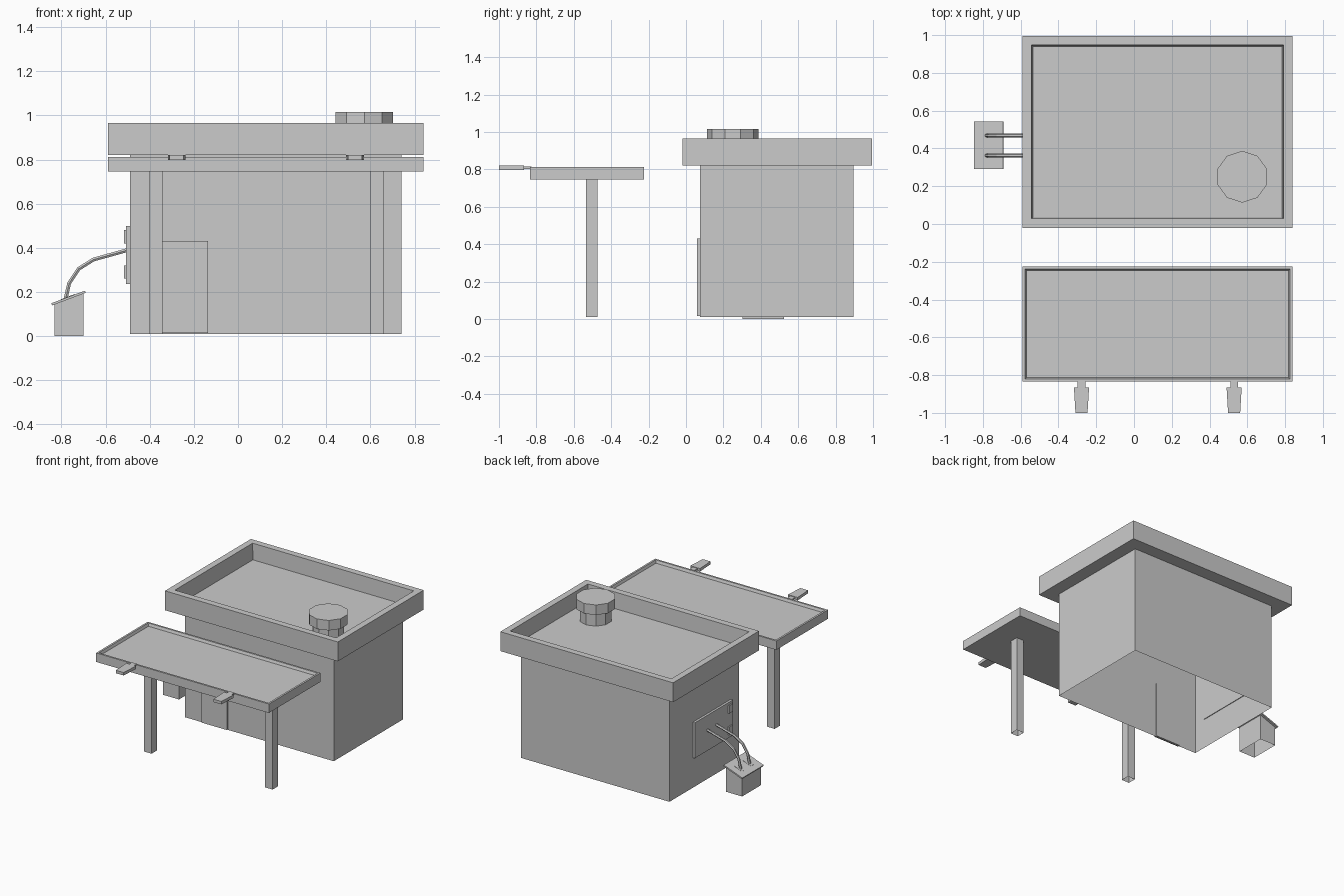
import bpy, bmesh, math

if "Cube" in bpy.data.objects:
    bpy.data.objects.remove(bpy.data.objects["Cube"])


def finish(name, bm):
    mesh = bpy.data.meshes.new(name)
    bm.to_mesh(mesh)
    bm.free()
    obj = bpy.data.objects.new(name, mesh)
    bpy.context.collection.objects.link(obj)
    return obj


def box_bm(x, y, z):
    bm = bmesh.new()
    bmesh.ops.create_cube(bm, size=1)
    for v in bm.verts:
        v.co = [a[0] if c < 0 else a[1] for c, a in zip(v.co, (x, y, z))]
    bm.normal_update()
    return bm


def box(name, x, y, z, open_bottom=False):
    bm = box_bm(x, y, z)
    if open_bottom:
        low = [f for f in bm.faces if f.normal.z < -0.9]
        bmesh.ops.delete(bm, geom=low, context='FACES_ONLY')
    return finish(name, bm)


def tray(name, x, y, z, rim, slope, depth):
    """Slab with a raised rim and slightly sloped inner walls."""
    bm = box_bm(x, y, z)
    top = [f for f in bm.faces if f.normal.z > 0.9]
    bmesh.ops.inset_region(bm, faces=top, thickness=rim)
    bmesh.ops.inset_region(bm, faces=top, thickness=slope)
    for v in top[0].verts:
        v.co.z -= depth
    return finish(name, bm)


def prism(name, outline, axis, a, b, open_bottom=False):
    """Extrude a 2D outline: along y (outline is x,z) or z (outline is x,y)."""
    bm = bmesh.new()
    place = (lambda p, t: (p[0], t, p[1])) if axis == 'y' else (lambda p, t: (p[0], p[1], t))
    face = bm.faces.new([bm.verts.new(place(p, a)) for p in outline])
    ext = bmesh.ops.extrude_face_region(bm, geom=[face])
    for v in ext['geom']:
        if isinstance(v, bmesh.types.BMVert):
            if axis == 'y':
                v.co.y = b
            else:
                v.co.z = b
    bmesh.ops.recalc_face_normals(bm, faces=bm.faces)
    if open_bottom:
        low = [f for f in bm.faces if f.normal.z < -0.9]
        bmesh.ops.delete(bm, geom=low, context='FACES_ONLY')
    return finish(name, bm)


def decagon(name, r, z0, z1):
    pts = [(0.573 + r * math.sin(i * math.tau / 10),
            0.25 + r * math.cos(i * math.tau / 10)) for i in range(10)]
    return prism(name, pts, 'z', z0, z1)


# Main building and flat roof with parapet
box("building_walls", (-0.49, 0.74), (0.075, 0.895), (0.01, 0.825), True)
tray("roof", (-0.59, 0.84), (-0.02, 0.995), (0.82, 0.965), 0.068, 0.01, 0.12)
box("door", (-0.345, -0.135), (0.06, 0.08), (0.015, 0.43))

# Roof vent
decagon("vent_stem", 0.112, 0.84, 0.945)
decagon("vent_cap", 0.137, 0.94, 1.015)

# Canopy on two posts
tray("canopy", (-0.59, 0.84), (-0.835, -0.225), (0.745, 0.812), 0.02, 0.01, 0.02)
for side, x in (("left", -0.372), ("right", 0.63)):
    box(side + "_post", (x - 0.031, x + 0.031), (-0.535, -0.472), (0.01, 0.75), True)

# Lamps along the canopy front edge
for side, x in (("left", -0.278), ("right", 0.53)):
    box(side + "_lamp_arm", (x - 0.02, x + 0.02), (-0.867, -0.825), (0.803, 0.816))
    prism(side + "_lamp_head", [(x - 0.04, -0.865), (x + 0.04, -0.865),
                                (x + 0.032, -1.0), (x - 0.032, -1.0)], 'z', 0.798, 0.82)

# Service panel with hinges on the left wall
box("service_panel", (-0.507, -0.485), (0.17, 0.62), (0.235, 0.5))
for i, z in enumerate((0.26, 0.42)):
    box(f"panel_hinge_{i + 1}", (-0.516, -0.505), (0.18, 0.225), (z, z + 0.06))

# Junction box with sloping lid
prism("junction_box", [(-0.832, 0), (-0.7, 0), (-0.7, 0.196), (-0.832, 0.147)],
      'y', 0.302, 0.525, True)
prism("junction_box_lid", [(-0.842, 0.139), (-0.69, 0.196), (-0.693, 0.206), (-0.846, 0.149)],
      'y', 0.29, 0.543)

# Two cables with sockets
for i, y in enumerate((0.363, 0.468)):
    prism(f"cable_socket_{i + 1}", [(-0.803, 0.16), (-0.74, 0.184), (-0.742, 0.19), (-0.805, 0.166)],
          'y', y - 0.02, y + 0.02)
    curve = bpy.data.curves.new(f"cable_{i + 1}", 'CURVE')
    curve.dimensions = '3D'
    curve.bevel_depth = 0.01
    curve.bevel_resolution = 1
    path = [(-0.5, 0.39), (-0.655, 0.347), (-0.722, 0.305), (-0.765, 0.24), (-0.782, 0.165)]
    spline = curve.splines.new('POLY')
    spline.points.add(len(path) - 1)
    for p, (px, pz) in zip(spline.points, path):
        p.co = (px, y, pz, 1)
    spline.use_smooth = False
    bpy.context.collection.objects.link(bpy.data.objects.new(f"cable_{i + 1}", curve))
